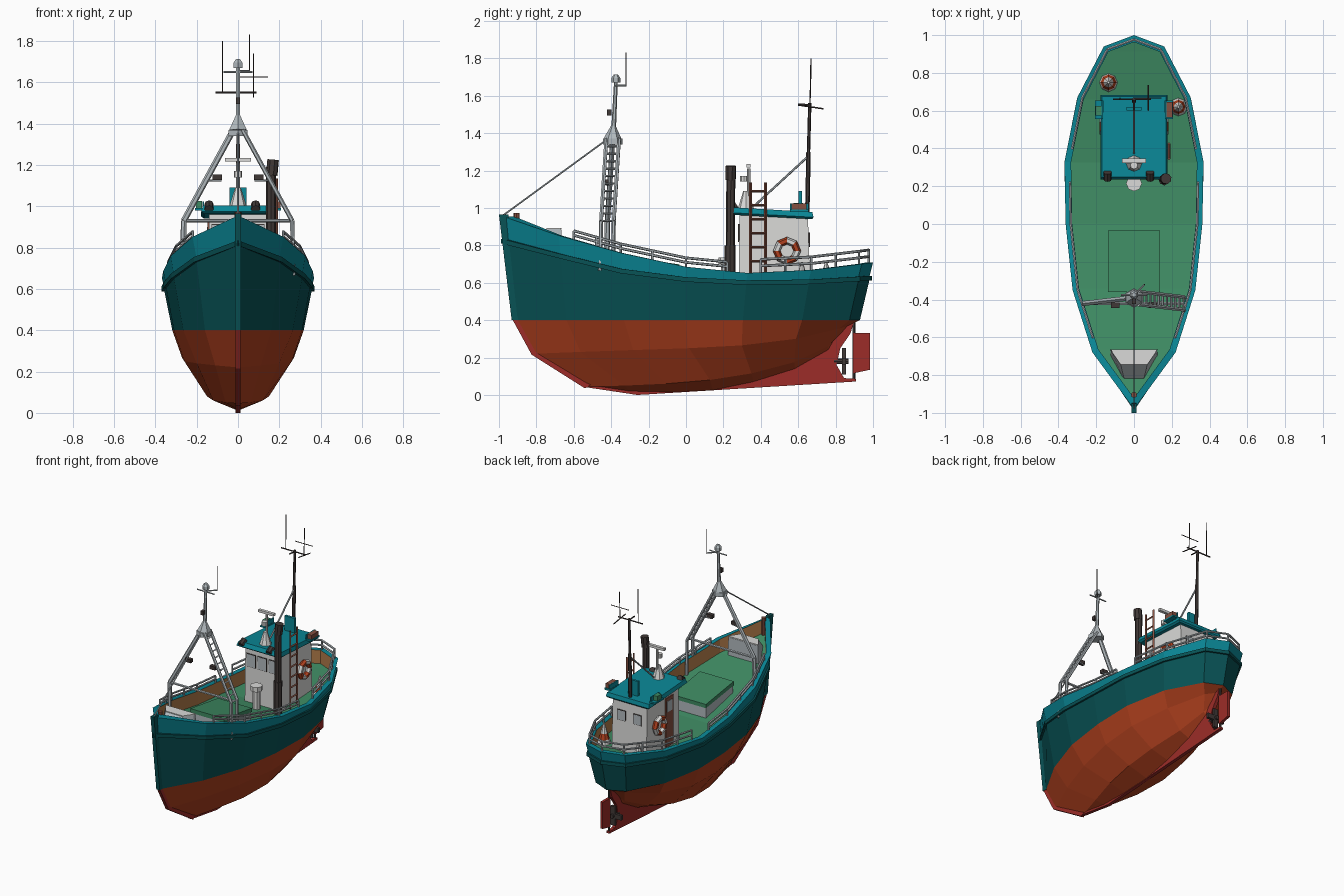
import bpy, bmesh, math
from mathutils import Vector, Matrix

if "Cube" in bpy.data.objects:
    bpy.data.objects.remove(bpy.data.objects["Cube"])

def mat(name, hexcol):
    m = bpy.data.materials.new(name)
    c = [int(hexcol[i:i + 2], 16) / 255 for i in (0, 2, 4)]
    m.diffuse_color = [v / 12.92 if v < .04045 else ((v + .055) / 1.055) ** 2.4 for v in c] + [1]
    m.use_nodes = True
    m.node_tree.nodes["Principled BSDF"].inputs["Base Color"].default_value = m.diffuse_color
    return m

TEAL, DTEAL = mat("teal", "0a8796"), mat("dark_teal", "085255")
ORANGE, RED = mat("antifouling_orange", "b0401e"), mat("keel_red", "9c2c28")
GREEN, WHITE = mat("deck_green", "3e8a62"), mat("off_white", "dadad8")
GREY, DARK = mat("metal_grey", "b2babe"), mat("dark_metal", "403836")
BROWN, TAN = mat("rust_brown", "855040"), mat("tan_bulwark", "b27c4a")

def finish(name, bm, *mats):
    bmesh.ops.recalc_face_normals(bm, faces=bm.faces)
    me = bpy.data.meshes.new(name)
    bm.to_mesh(me)
    bm.free()
    for m in mats:
        me.materials.append(m)
    ob = bpy.data.objects.new(name, me)
    bpy.context.collection.objects.link(ob)
    return ob

def rods(name, m, segs, n=6):
    """Straight tapered bars: (start, end, radius[, end radius])."""
    bm = bmesh.new()
    for a, b, r, *r2 in segs:
        a, b = Vector(a), Vector(b)
        rot = (b - a).to_track_quat('Z', 'Y').to_matrix().to_4x4()
        bmesh.ops.create_cone(bm, cap_ends=True, segments=n, radius1=r, radius2=r2[0] if r2 else r,
                              depth=(b - a).length, matrix=Matrix.Translation((a + b) / 2) @ rot)
    return finish(name, bm, m)

def boxes(name, m, items):
    bm = bmesh.new()
    for c, s in items:
        bmesh.ops.create_cube(bm, size=1, matrix=Matrix.Translation(c) @ Matrix.Diagonal((*s, 1)))
    return finish(name, bm, m)

def loft(name, rings, m):
    bm = bmesh.new()
    vs = [[bm.verts.new(p) for p in r] for r in rings]
    n = len(vs[0])
    for a, b in zip(vs, vs[1:]):
        for i in range(n):
            bm.faces.new((a[i], a[(i + 1) % n], b[(i + 1) % n], b[i]))
    bm.faces.new(vs[0])
    bm.faces.new(vs[-1])
    return finish(name, bm, m)

def plate(name, m, yz, h):
    return loft(name, [[(x, y, z) for y, z in yz] for x in (-h, h)], m)

def rect(hx, y0, y1, z0, z1):
    return [(-hx, y0, z0), (hx, y0, z0), (hx, y1, z1), (-hx, y1, z1)]

# Hull: outlines lofted from keel up to the rail, then inside down to the deck
YS = [-.98, -.68, -.35, 0, .33, .67, .94, 1]
RX = [0, .22, .325, .362, .368, .30, .16, 0]
RZ = [.955, .852, .76, .685, .652, .668, .70, .708]

def ring(y0, y1, xs, zs):
    ys = [y0 + (y + .98) / 1.98 * (y1 - y0) for y in YS]
    r = [Vector(p) for p in zip(xs, ys, zs)]
    return r + [Vector((-p.x, p.y, p.z)) for p in r[6:0:-1]]

def offset(r, d, dz=0):
    out = []
    for i, p in enumerate(r):
        e1, e2 = p - r[i - 1], r[(i + 1) % len(r)] - p
        n1, n2 = (Vector((-e.y, e.x, 0)).normalized() for e in (e1, e2))
        k = (n1 + n2).normalized()
        out.append(p + k * d / max(.5, k.dot(n1)) + Vector((0, 0, dz)))
    return out

keel = ring(-.5, .8, [0] + [.01] * 6 + [0], [.045, .02, .015, .025, .07, .14, .24, .3])
bilge = ring(-.53, .8, [0, .06, .12, .15, .14, .085, .03, 0], [.045, .05, .06, .08, .115, .175, .26, .3])
chine = ring(-.82, .87, [0, .11, .2, .26, .27, .2, .07, 0], [.22, .23, .24, .25, .265, .3, .355, .37])
water = ring(-.92, .93, [0, .16, .265, .31, .318, .26, .125, 0], [.4] * 8)
strake = ring(-.965, .98, [0, .2, .31, .348, .356, .29, .15, 0], [.81, .73, .65, .605, .588, .592, .608, .612])
rail = ring(-.98, 1, RX, RZ)
rings = [keel, bilge, chine, water, strake, offset(strake, -.013), offset(strake, -.013, .025),
         offset(strake, -.002, .025), rail, offset(rail, .035), offset(rail, .035, -.1)]
row_mat = [1, 1, 1, 0, 0, 0, 0, 2, 2, 3]
bm = bmesh.new()
vs = [[bm.verts.new(p) for p in r] for r in rings]
for a, b, k in zip(vs, vs[1:], row_mat):
    for i in range(14):
        bm.faces.new((a[i], a[(i + 1) % 14], b[(i + 1) % 14], b[i])).material_index = k
for r, k in ((vs[0], 1), (vs[-1], 4)):
    for i in range(7):
        q = list(dict.fromkeys((r[i], r[i + 1], r[(13 - i) % 14], r[(14 - i) % 14])))
        bm.faces.new(q).material_index = k
finish("hull", bm, DTEAL, ORANGE, TEAL, TAN, GREEN)

# Stem, keel, rudder and propeller
plate("stem_upper", DTEAL, [(-1, .965), (-.932, .4), (-.89, .4), (-.95, .965)], .014)
plate("stem_lower", RED, [(-.926, .4), (-.825, .215), (-.54, .035), (-.5, .06), (-.8, .235), (-.9, .4)], .012)
plate("keel_skeg", RED, [(-.56, .045), (-.26, 0), (.91, .072), (.91, .086), (.845, .09), (.805, .16), (.825, .25),
                         (.88, .33), (.9, .4), (.7, .32), (.3, .12), (-.2, .05)], .012)
plate("rudder", RED, [(.892, .115), (.985, .135), (.985, .33), (.892, .33)], .01)
rods("rudder_stock", DARK, [((0, .897, .08), (0, .897, .45), .008)])
rods("propeller_hub", DARK, [((0, .79, .18), (0, .87, .18), .015)], 8)
blades = boxes("propeller_blades", DARK, [((0, 0, .04), (.035, .02, .06)), ((0, 0, -.04), (.035, .02, .06)),
                                          ((.04, 0, 0), (.06, .02, .035)), ((-.04, 0, 0), (.06, .02, .035))])
blades.location = (0, .845, .18)

# Railings standing on the bulwark
def rail_at(y, s, h):
    i = max(k for k in range(7) if YS[k] <= y)
    t = (y - YS[i]) / (YS[i + 1] - YS[i])
    return Vector((s * max(0, RX[i] + t * (RX[i + 1] - RX[i]) - .027), y, RZ[i] + t * (RZ[i + 1] - RZ[i]) + h))

def railing(name, lines):
    segs = []
    for base, h in lines:
        tops = [[p + Vector((0, 0, f * h)) for p in base] for f in (.5, 1)]
        for t in tops:
            segs += [(a, b, .0075) for a, b in zip(t, t[1:])]
        segs += [(p - Vector((0, 0, .005)), q, .0065) for p, q in zip(base, tops[1])]
    rods(name, GREY, segs)

railing("forward_railing", [([rail_at(y, s, 0) for y in (-.6, -.48, -.35, -.18, 0, .22)], .048) for s in (-1, 1)])
aft = [.4, .53, .67, .8, .925]
railing("aft_railing", [([rail_at(y, 1, 0) for y in aft] + [Vector((0, .977, .705))] +
                         [rail_at(y, -1, 0) for y in aft[::-1]], .07)])

# Foredeck: bow locker, mooring post and hatch
loft("bow_locker", [[(-.125, -.665, .72), (.125, -.665, .72), (.125, -.7, .74), (.045, -.85, .78), (-.045, -.85, .78), (-.125, -.7, .74)],
                    [(-.12, -.665, .885), (.12, -.665, .885), (.115, -.68, .887), (.07, -.745, .887), (-.07, -.745, .887), (-.115, -.68, .887)]], GREY)
plan = [(-.12, -.665), (.12, -.665), (.115, -.68), (.07, -.745), (-.07, -.745), (-.115, -.68)]
loft("bow_locker_lid", [[(x, y, z) for x, y in plan] for z in (.886, .893)], WHITE)
rods("mooring_post", BROWN, [((0, -.905, .8), (0, -.905, .972), .016)], 8)
loft("hatch_coaming", [rect(.135, -.355, -.04, .6, .55), rect(.135, -.355, -.04, .725, .68)], GREY)
loft("hatch_cover", [rect(.138, -.36, -.035, .715, .67), rect(.138, -.36, -.035, .745, .698)], GREEN)

# A-frame mast with ladder, cap, topmast and stay
def leg(s, dy):
    return [(s * .268, -.425 + dy, .665), (s * .262, -.42 + dy, .93), (s * .022, -.392 + dy, 1.37)]
frame = []
for s, dys in ((-1, (0,)), (1, (-.034, .034))):
    for dy in dys:
        p = leg(s, dy)
        frame += [(p[0], p[1], .015 if dy == 0 else .011), (p[1], p[2], .015 if dy == 0 else .011)]
frame += [((-.262, -.42, .93), (.262, -.42, .93), .009)]
rods("mast_frame", GREY, frame)
rungs = []
for k in range(11):
    c = Vector((.262, -.42, .93)).lerp(Vector((.022, -.392, 1.37)), k / 11)
    rungs.append((c - Vector((0, .034, 0)), c + Vector((0, .034, 0)), .006))
rods("mast_ladder_rungs", GREY, rungs, 4)
rods("mast_cap", GREY, [((0, -.392, 1.34), (0, -.392, 1.37), .052), ((0, -.392, 1.37), (0, -.388, 1.44), .048, .012)], 6)
rods("topmast", GREY, [((0, -.388, 1.4), (0, -.375, 1.67), .013, .01), ((-.07, -.376, 1.65), (.07, -.376, 1.65), .005),
                       ((0, -.376, 1.655), (.055, -.32, 1.655), .005), ((0, -.375, 1.67), (0, -.375, 1.695), .024),
                       ((0, -.375, 1.695), (0, -.375, 1.712), .024, .012)])
rods("topmast_antenna", DARK, [((.055, -.32, 1.65), (.055, -.32, 1.83), .003)])
boxes("mast_lamps", DARK, [((-.1, -.43, 1.14), (.045, .03, .025)), ((.1, -.43, 1.14), (.045, .03, .025)),
                           ((0, -.41, 1.51), (.02, .025, .03))])
rods("lamp_brackets", GREY, [((s * .155, -.408, 1.125), (s * .08, -.425, 1.125), .005) for s in (-1, 1)])
rods("forestay", GREY, [((0, -.985, .955), (0, -.41, 1.375), .0045)], 6)

# Wheelhouse with roof, windows and door
loft("wheelhouse_walls", [rect(.142, .28, .665, .53, .53), rect(.14, .287, .652, .97, .95)], WHITE)
loft("wheelhouse_roof", [rect(.165, .25, .675, .963, .94), rect(.178, .235, .682, .975, .95),
                         rect(.17, .25, .675, 1.003, .978)], TEAL)
bars = [((x, .282, .865), (.07, .008, .09)) for x in (-.09, 0, .09)]
bars += [((x, .659, .83), (.06, .008, .07)) for x in (-.065, .065)]
boxes("window_frames", DARK, [((c[0], c[1], c[2]), (s[0] + .006, .006, s[2] + .006)) for c, s in bars])
boxes("window_panes", GREY, bars)
boxes("side_door", BROWN, [((-.143, .4, .745), (.009, .09, .36))])
boxes("side_door_pane", GREY, [((-.146, .4, .86), (.009, .06, .08))])

# Exhaust stack, roof ladder and deck vent
rods("exhaust_stack", DARK, [((.16, .235, .55), (.16, .24, 1.19), .024), ((.16, .235, .55), (.16, .236, .8), .03),
                             ((.163, .238, 1.15), (.17, .24, 1.225), .029)], 8)
lad = [((.185, y, .56), (.185, y, 1.135), .008) for y in (.345, .425)]
rods("roof_ladder", BROWN, lad + [((.185, .345, .64 + k * .075), (.185, .425, .64 + k * .075), .007) for k in range(7)], 4)
rods("deck_vent", WHITE, [((0, .215, .55), (0, .215, .7), .028), ((0, .215, .7), (0, .215, .735), .042)], 8)

# Roof equipment: radar, lamps, navigation lights
rods("radar_pedestal", WHITE, [((0, .32, .99), (0, .32, 1.09), .045, .014), ((0, .335, 1.05), (0, .335, 1.21), .009),
                               ((0, .31, 1.14), (0, .31, 1.17), .02)], 8)
boxes("radar_scanner", WHITE, [((0, .335, 1.225), (.125, .022, .018))])
boxes("roof_board", TEAL, [((0, .61, 1.035), (.08, .018, .11))])
rods("roof_floodlights", DARK, [((x, .235, .985), (x, .275, 1.01), .022) for x in (-.14, .085)], 8)
boxes("navigation_brackets", TEAL, [((s * .185, .605, .985), (.045, .1, .012)) for s in (-1, 1)] +
      [((s * .168, .605, 1.0), (.008, .1, .045)) for s in (-1, 1)])
boxes("port_light", BROWN, [((.188, .605, 1.006), (.034, .08, .034))])
boxes("starboard_light", GREEN, [((-.188, .6, 1.008), (.03, .05, .036))])

# Aft mast with crossarm, aerials and stay
rods("aft_mast", DARK, [((0, .648, .95), (0, .655, 1.3), .012), ((0, .655, 1.3), (0, .662, 1.56), .009),
                        ((-.11, .66, 1.55), (.09, .66, 1.55), .005), ((0, .6, 1.555), (0, .66, 1.55), .005),
                        ((-.075, .663, 1.55), (-.075, .668, 1.8), .003), ((.075, .663, 1.55), (.075, .668, 1.74), .003),
                        ((0, .667, 1.625), (.145, .667, 1.625), .003), ((.075, .6, 1.55), (.075, .735, 1.53), .004)])
rods("aft_mast_stay", GREY, [((0, .652, 1.275), (0, .375, 1.02), .006)], 6)

# Lifebuoys and cone-shaped marker buoys with alternating colours
for side, s in (("right", 1), ("left", -1)):
    bpy.ops.mesh.primitive_torus_add(major_segments=8, minor_segments=6, major_radius=.055, minor_radius=.02,
                                     location=(s * .165, .54, .77), rotation=(0, math.pi / 2, 0))
    ob = bpy.context.object
    ob.name = "lifebuoy_" + side
    ob.data.materials.append(ORANGE)
    ob.data.materials.append(WHITE)
    for f in ob.data.polygons:
        f.material_index = int((math.atan2(f.center.y, f.center.x) + math.pi) / (math.pi / 4)) % 2
for k, (x, y, r) in enumerate([(-.135, .75, .055), (.235, .62, .05)]):
    bm = bmesh.new()
    for z0, z1, r0, r1 in ((.56, .6, r, r * .75), (.6, .64, r * .75, r * .5), (.64, .71, r * .5, .006)):
        old = set(bm.faces)
        bmesh.ops.create_cone(bm, cap_ends=True, segments=8, radius1=r0, radius2=r1, depth=z1 - z0,
                              matrix=Matrix.Translation((x, y, (z0 + z1) / 2)))
        for f in set(bm.faces) - old:
            f.material_index = int(z0 == .6)
    finish("marker_buoy_%d" % (k + 1), bm, WHITE, ORANGE)
